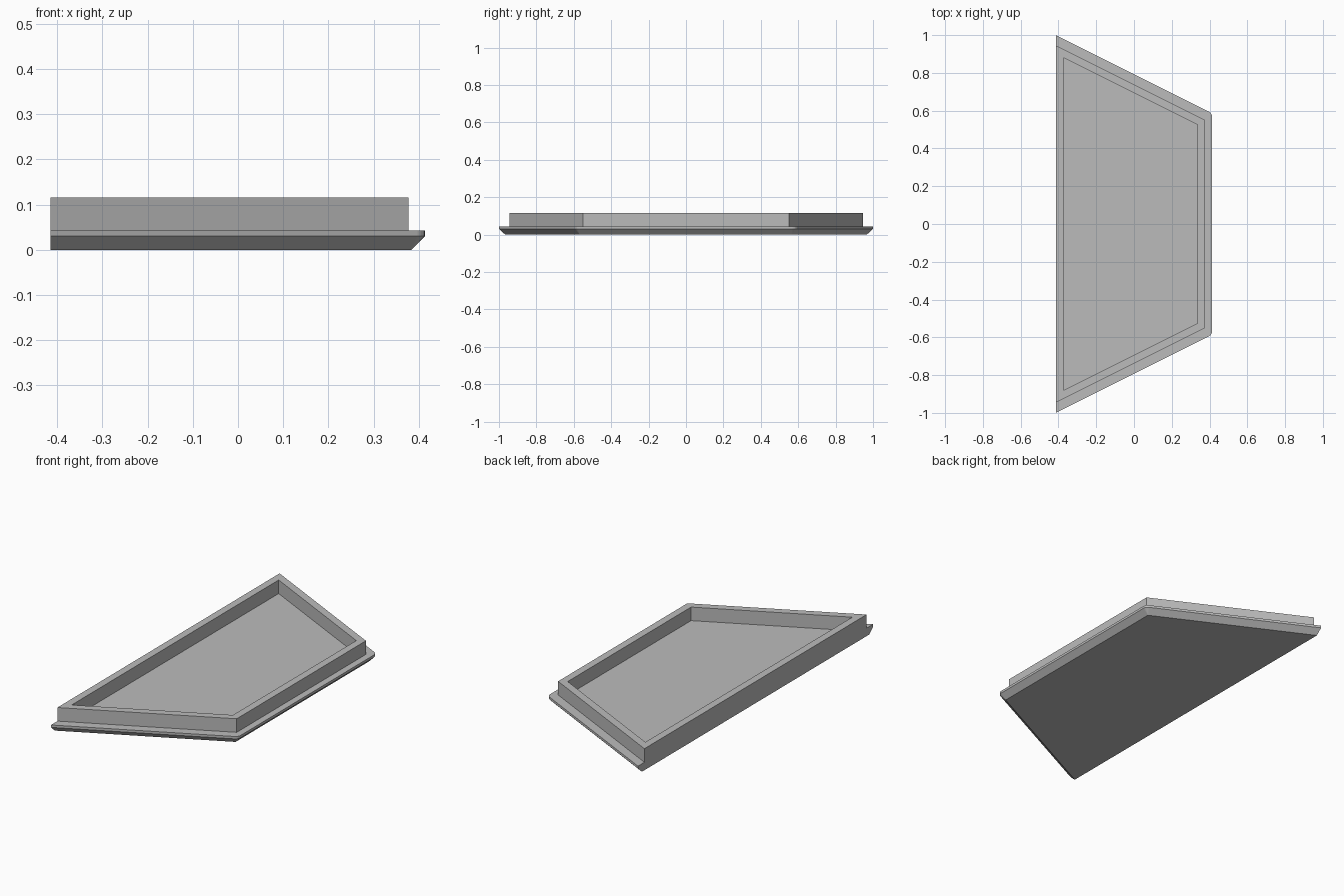
import bpy, bmesh, math

if "Cube" in bpy.data.objects:
    bpy.data.objects.remove(bpy.data.objects["Cube"])

LEFT = -0.414
SLOPE = 0.5
TILT = math.atan2(1, SLOPE)      # direction of the slanted side's normal
STEPS = 4

grey = bpy.data.materials.new("light_grey")
grey.use_nodes = True
colour = (0.5, 0.5, 0.5, 1)
grey.diffuse_color = colour
grey.node_tree.nodes["Principled BSDF"].inputs["Base Color"].default_value = colour


def trapezoid(left, right, half, grow=0.0):
    """Trapezoid outline; grow rounds its slanted sides outward, the left stays flat."""
    corner_y = half - SLOPE * (right - left)
    lift = grow / math.sin(TILT)
    upper = [(left, half + lift)]
    if grow:
        for i in range(STEPS + 1):
            a = TILT * (1 - i / STEPS)
            upper.append((right + grow * math.cos(a), corner_y + grow * math.sin(a)))
    else:
        upper.append((right, corner_y))
    lower = [(x, -y) for x, y in reversed(upper)]
    return list(reversed(upper + lower))


def finish(name, bm):
    bmesh.ops.recalc_face_normals(bm, faces=bm.faces)
    mesh = bpy.data.meshes.new(name)
    bm.to_mesh(mesh)
    bm.free()
    mesh.materials.append(grey)
    obj = bpy.data.objects.new(name, mesh)
    bpy.context.collection.objects.link(obj)
    return obj


def ring(bm, outline, z):
    return [bm.verts.new((x, y, z)) for x, y in outline]


def bridge(bm, a, b):
    n = len(a)
    for i in range(n):
        j = (i + 1) % n
        bm.faces.new((a[i], a[j], b[j], b[i]))


# Base plate: flat underside, chamfer and ledge with rounded right corners
bm = bmesh.new()
half = 0.966
rings = [ring(bm, trapezoid(LEFT, 0.383, half, grow), z)
         for grow, z in ((0.0001, 0), (0.03, 0.03), (0.03, 0.043))]
for a, b in zip(rings, rings[1:]):
    bridge(bm, a, b)
bm.faces.new(rings[0])
bm.faces.new(rings[-1])
bmesh.ops.remove_doubles(bm, verts=bm.verts, dist=0.0005)
finish("base_plate", bm)

# Raised rim standing on the plate, open in the middle
bm = bmesh.new()
outer = trapezoid(LEFT, 0.377, 0.945)
inner = trapezoid(LEFT + 0.04, 0.337, 0.88)
rings = [ring(bm, o, z) for o, z in
         ((outer, 0.043), (outer, 0.116), (inner, 0.116), (inner, 0.043))]
for a, b in zip(rings, rings[1:]):
    bridge(bm, a, b)
finish("raised_rim", bm)
